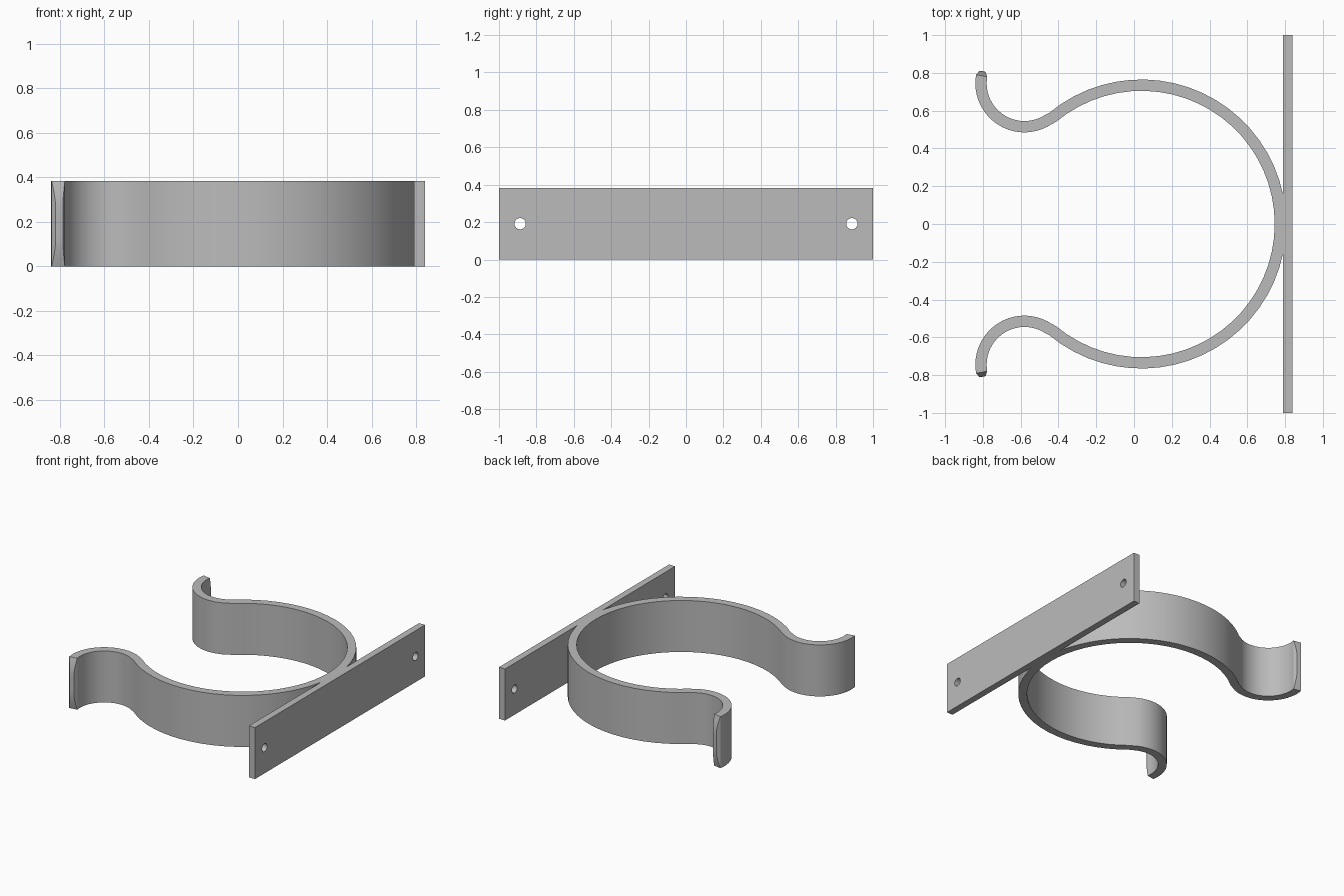
import bpy, bmesh
from math import radians, sin, cos, pi
from mathutils import Vector

if "Cube" in bpy.data.objects:
    bpy.data.objects.remove(bpy.data.objects["Cube"])

HEIGHT = 0.383
HALF = 0.03                                   # half the strap thickness
RING_C, RING_R = Vector((0.04, 0)), 0.735
LIP_C, LIP_R = Vector((-0.58, 0.745)), 0.23
LEVELS = 16

grey = bpy.data.materials.new("plain grey")
grey.use_nodes = True
grey.diffuse_color = (0.5, 0.5, 0.5, 1)
grey.node_tree.nodes["Principled BSDF"].inputs["Base Color"].default_value = grey.diffuse_color


def activate(ob):
    bpy.ops.object.select_all(action='DESELECT')
    ob.select_set(True)
    bpy.context.view_layer.objects.active = ob


def finish(ob):
    activate(ob)
    for mod in list(ob.modifiers):
        bpy.ops.object.modifier_apply(modifier=mod.name)
    ob.data.materials.clear()
    ob.data.materials.append(grey)
    bpy.ops.object.shade_smooth_by_angle(angle=radians(25))


# Half of the strap: centre point and outward direction at each station
def arc(centre, radius, start, end, steps, side):
    for i in range(steps + 1):
        a = radians(start + (end - start) * i / steps)
        d = Vector((cos(a), sin(a)))
        yield centre + d * radius, d * side


stations = list(arc(RING_C, RING_R, 0, 129.8, 22, 1))
stations += list(arc(LIP_C, LIP_R, -50.2, -190, 24, -1))[1:]

bm = bmesh.new()
zs = [HEIGHT * i / LEVELS for i in range(LEVELS + 1)]


def section(point, normal, grow=Vector((0, 0)), bulge=None):
    loop = []
    for side, order in ((1, zs), (-1, zs[::-1])):
        for z in order:
            t = bulge(z) if bulge else 0
            p = point + grow * t + normal * side * (HALF - 0.014 * t)
            loop.append(bm.verts.new((p.x, p.y, z)))
    return loop


# The tip swells outward and narrows toward mid height
def bulge(z):
    edge = min(z, HEIGHT - z) / 0.13
    return sin(min(edge, 1) * pi / 2)


loops = [section(p, n) for p, n in stations]
p, n = stations[-1]
loops.append(section(p, n, Vector((-n.y, n.x)) * 0.024 * (1 if n.x > 0 else -1), bulge))
count = len(loops[0])
for a, b in zip(loops, loops[1:]):
    for i in range(count):
        j = (i + 1) % count
        bm.faces.new((a[i], a[j], b[j], b[i]))
tip = loops[-1]
for i in range(LEVELS):
    bm.faces.new((tip[i], tip[i + 1], tip[count - 2 - i], tip[count - 1 - i]))
bmesh.ops.remove_doubles(bm, verts=bm.verts, dist=0.0001)
bmesh.ops.recalc_face_normals(bm, faces=bm.faces)
mesh = bpy.data.meshes.new("clip_strap")
bm.to_mesh(mesh)
bm.free()
strap = bpy.data.objects.new("clip_strap", mesh)
bpy.context.collection.objects.link(strap)
mirror = strap.modifiers.new("mirror", 'MIRROR')
mirror.use_axis = (False, True, False)
finish(strap)

# Mounting plate with two screw holes
bpy.ops.mesh.primitive_cube_add(size=1, location=(0.815, 0, HEIGHT / 2))
plate = bpy.context.object
plate.name = "mounting_plate"
plate.scale = (0.05, 2, HEIGHT)
bpy.ops.object.transform_apply(location=False, rotation=False, scale=True)
cutters = []
for side in (-1, 1):
    bpy.ops.mesh.primitive_cylinder_add(vertices=32, radius=0.03, depth=0.2,
                                        location=(0.815, side * 0.887, HEIGHT / 2),
                                        rotation=(0, pi / 2, 0))
    cutter = bpy.context.object
    cutter.name = "hole_cutter"
    cutter.hide_render = True
    cutters.append(cutter)
    cut = plate.modifiers.new("screw_hole", 'BOOLEAN')
    cut.operation, cut.object, cut.solver = 'DIFFERENCE', cutter, 'EXACT'
finish(plate)
for cutter in cutters:
    bpy.data.objects.remove(cutter)
